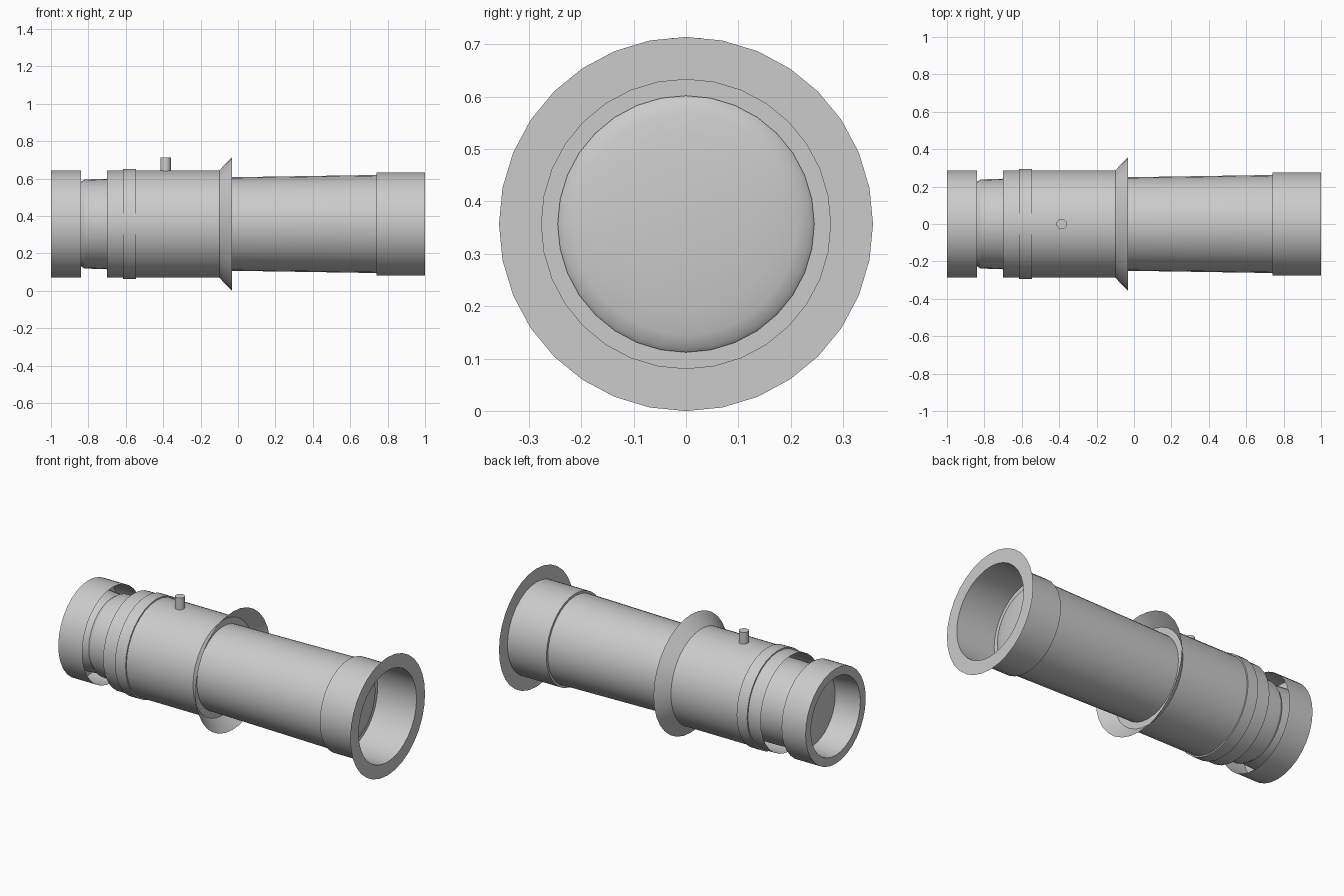
import bpy, bmesh, math

if "Cube" in bpy.data.objects:
    bpy.data.objects.remove(bpy.data.objects["Cube"])

AXIS_Z = 0.357
SIDES = 32


def finish(bm, name, angle=30):
    bmesh.ops.recalc_face_normals(bm, faces=bm.faces)
    mesh = bpy.data.meshes.new(name)
    bm.to_mesh(mesh)
    bm.free()
    ob = bpy.data.objects.new(name, mesh)
    bpy.context.collection.objects.link(ob)
    bpy.ops.object.select_all(action='DESELECT')
    ob.select_set(True)
    bpy.context.view_layer.objects.active = ob
    bpy.ops.object.shade_smooth_by_angle(angle=math.radians(angle))
    return ob


def lathe(name, profile):
    """Spin (x, radius) points around the long axis; radius 0 closes to a point."""
    bm = bmesh.new()
    rings = []
    for x, r in profile:
        count = SIDES if r > 0 else 1
        rings.append([bm.verts.new((x, r * math.sin(a), AXIS_Z + r * math.cos(a)))
                      for a in (2 * math.pi * i / SIDES for i in range(count))])
    for a, b in zip(rings, rings[1:]):
        for i in range(SIDES):
            j = (i + 1) % SIDES
            quad = [a[i % len(a)], a[j % len(a)], b[j % len(b)], b[i % len(b)]]
            bm.faces.new(list(dict.fromkeys(quad)))
    return finish(bm, name)


def dome(name, x, radius, depth):
    """Shallow lens bulging by depth along x."""
    steps = 6
    lathe(name, [(x + depth * math.sin(t), radius * math.cos(t) if k < steps else 0)
                 for k, t in ((k, k * math.pi / 2 / steps) for k in range(steps + 1))])


# Eyepiece cup, hollow towards the neck
lathe("eyecup", [(-0.84, 0.287), (-1.0, 0.287), (-1.0, 0.236), (-0.84, 0.225)])
# Neck that slides into the rear body
lathe("eyepiece_neck", [(-0.84, 0.225), (-0.82, 0.238), (-0.70, 0.242), (-0.62, 0.242)])
dome("eyepiece_lens", -0.84, 0.225, -0.012)

# Rear body with the flared collar, open at the back
lathe("rear_body", [(-0.70, 0.287), (-0.10, 0.287), (-0.033, 0.357)])
lathe("focus_band", [(-0.615, 0.287), (-0.615, 0.295), (-0.545, 0.295), (-0.545, 0.287)])

# Front barrel, slightly widening, with the groove before the hood
lathe("front_barrel", [(-0.10, 0.287), (-0.10, 0.249), (-0.033, 0.250),
                       (0.73, 0.262), (0.74, 0.262), (0.74, 0.245)])
# Hood with its thin end flange
lathe("front_hood", [(0.74, 0.245), (0.74, 0.276), (1.0, 0.276), (1.0, 0.357)])
dome("front_lens", 0.745, 0.245, 0.03)

# Small peg on top
bm = bmesh.new()
bmesh.ops.create_cone(bm, cap_ends=True, segments=16, radius1=0.028, radius2=0.028, depth=0.09)
bmesh.ops.translate(bm, verts=bm.verts, vec=(-0.387, 0, 0.667))
finish(bm, "top_peg")
